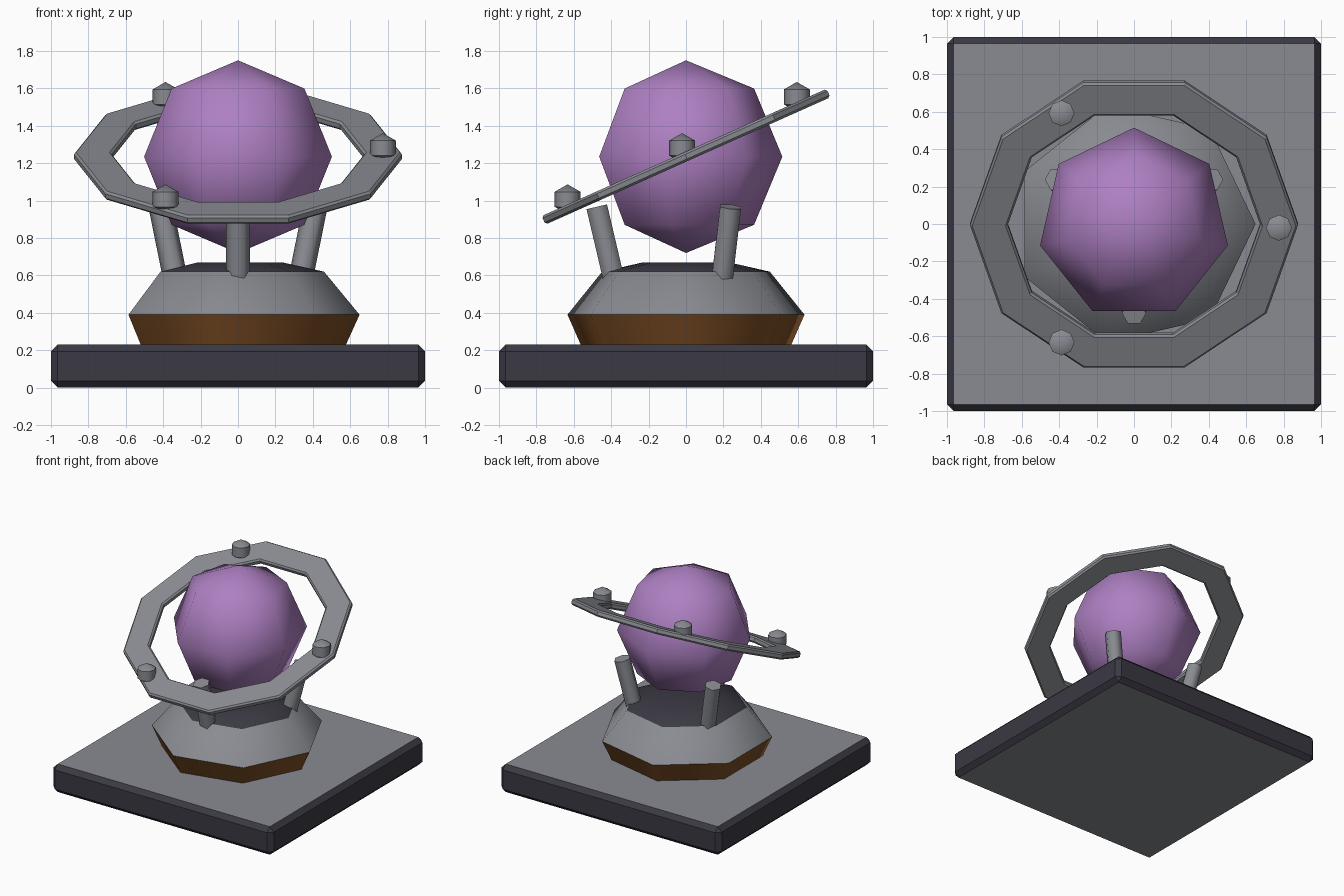
import bpy, bmesh, math
from mathutils import Vector, Matrix

if "Cube" in bpy.data.objects:
    bpy.data.objects.remove(bpy.data.objects["Cube"])


def material(name, rgb):
    m = bpy.data.materials.new(name)
    m.diffuse_color = (*rgb, 1)
    m.use_nodes = True
    m.node_tree.nodes["Principled BSDF"].inputs["Base Color"].default_value = m.diffuse_color
    return m


GRAY = material("stone_gray", (0.25, 0.26, 0.285))
DARK = material("dark_slate", (0.043, 0.040, 0.055))
BROWN = material("bronze_brown", (0.20, 0.075, 0.018))
PURPLE = material("orb_purple", (0.42, 0.215, 0.54))


def finish(name, bm, mats, smooth_angle=None):
    bmesh.ops.recalc_face_normals(bm, faces=bm.faces[:])
    me = bpy.data.meshes.new(name)
    bm.to_mesh(me)
    bm.free()
    ob = bpy.data.objects.new(name, me)
    bpy.context.collection.objects.link(ob)
    for m in mats:
        me.materials.append(m)
    if smooth_angle:
        bpy.ops.object.select_all(action='DESELECT')
        ob.select_set(True)
        bpy.context.view_layer.objects.active = ob
        bpy.ops.object.shade_smooth_by_angle(angle=math.radians(smooth_angle))
    return ob


def lathe(bm, profile, sides, closed=False):
    """Revolve (radius, z) points; returns the face bands in profile order."""
    rings = [[bm.verts.new((r * math.cos(math.tau * i / sides),
                            r * math.sin(math.tau * i / sides), z))
              for i in range(sides)] for r, z in profile]
    bands = []
    for k in range(len(rings) if closed else len(rings) - 1):
        a, b = rings[k], rings[(k + 1) % len(rings)]
        bands.append([bm.faces.new((a[i], a[(i + 1) % sides], b[(i + 1) % sides], b[i]))
                      for i in range(sides)])
    if not closed:
        bands.append([bm.faces.new(rings[0]), bm.faces.new(rings[-1])])
    return bands


# Square plinth: chamfered slab, gray on top and underneath
bm = bmesh.new()
bmesh.ops.create_cube(bm, size=1, matrix=Matrix.Translation((0, 0, 0.115))
                      @ Matrix.Diagonal((2, 2, 0.23, 1)))
bmesh.ops.bevel(bm, geom=bm.edges[:], offset=0.036, segments=1, affect='EDGES')
bm.normal_update()
for f in bm.faces:
    f.material_index = 0 if abs(f.normal.z) > 0.9 else 1
finish("plinth", bm, [GRAY, DARK])

# Seven-sided pedestal: brown foot, gray shoulder, dark cap
bm = bmesh.new()
bands = lathe(bm, [(0.575, 0.225), (0.65, 0.39), (0.46, 0.62), (0.235, 0.67)], 7)
for index, band in zip((0, 1, 2, 2), bands):
    for f in band:
        f.material_index = index
finish("pedestal", bm, [BROWN, GRAY, DARK], 52)

# Orb
CENTRE = Vector((0, 0, 1.235))
bm = bmesh.new()
bmesh.ops.create_uvsphere(bm, u_segments=7, v_segments=4, radius=0.515,
                          matrix=Matrix.Translation(CENTRE))
finish("orb", bm, [PURPLE], 60)

# Tilted ten-sided ring with chamfered section
tilt = Matrix.Translation(CENTRE) @ Matrix.Rotation(0.42, 4, 'X')
bm = bmesh.new()
h, c, r0, r1 = 0.025, 0.012, 0.675, 0.877
lathe(bm, [(r0 + c, -h), (r1 - c, -h), (r1, -h + c), (r1, h - c),
           (r1 - c, h), (r0 + c, h), (r0, h - c), (r0, -h + c)], 10, closed=True)
bm.transform(tilt)
finish("ring", bm, [GRAY])

# Studs on the ring and leaning support posts, three of each
for i in range(3):
    a = math.tau * i / 3
    bm = bmesh.new()
    spot = tilt @ Vector((0.775 * math.cos(a), 0.775 * math.sin(a), 0.05))
    bmesh.ops.create_uvsphere(bm, u_segments=8, v_segments=3, radius=0.08,
                              matrix=Matrix.Translation(spot))
    finish(f"ring_stud_{i + 1}", bm, [GRAY], 50)

    a += math.radians(30)
    out = Vector((math.cos(a), math.sin(a), 0))
    low = out * 0.385 + Vector((0, 0, 0.575))
    high = out * 0.477 + Vector((0, 0, 0.967))
    d = high - low
    turn = Vector((0, 0, 1)).rotation_difference(d).to_matrix().to_4x4()
    bm = bmesh.new()
    lathe(bm, [(0.065, 0), (0.065, d.length)], 6)
    bm.transform(Matrix.Translation(low) @ turn)
    finish(f"support_post_{i + 1}", bm, [GRAY], 62)
